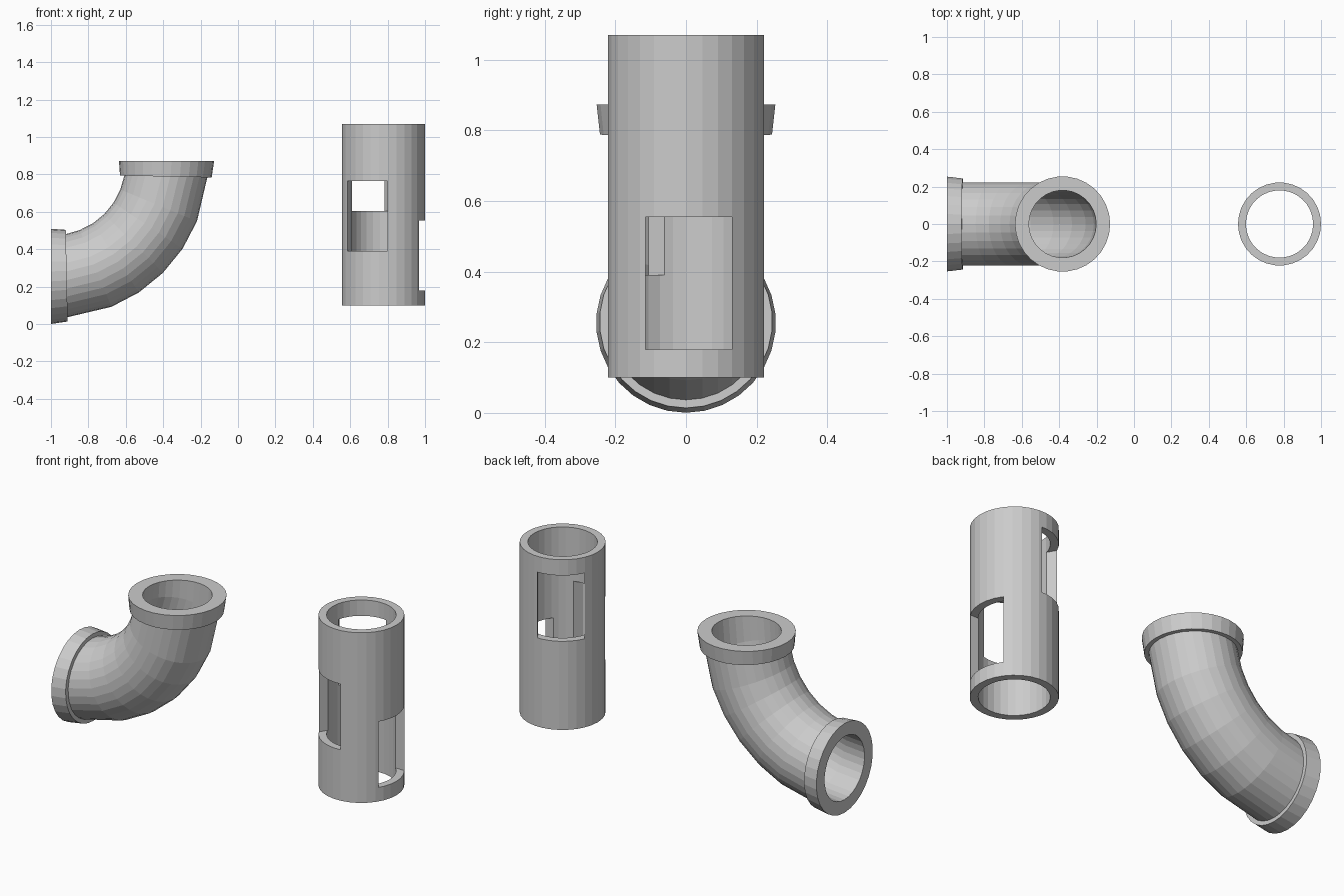
import bpy
import bmesh
from math import sin, cos, pi, radians
from mathutils import Vector, Matrix

SIDES = 30
X, Y, Z = Vector((1, 0, 0)), Vector((0, 1, 0)), Vector((0, 0, 1))

if "Cube" in bpy.data.objects:
    bpy.data.objects.remove(bpy.data.objects["Cube"], do_unlink=True)

grey = bpy.data.materials.new("light grey")
grey.use_nodes = True
colour = (0.6, 0.6, 0.6, 1)
grey.diffuse_color = colour
grey.node_tree.nodes["Principled BSDF"].inputs["Base Color"].default_value = colour


def add_object(name, bm):
    bmesh.ops.recalc_face_normals(bm, faces=bm.faces)
    mesh = bpy.data.meshes.new(name)
    bm.to_mesh(mesh)
    bm.free()
    mesh.materials.append(grey)
    obj = bpy.data.objects.new(name, mesh)
    bpy.context.collection.objects.link(obj)
    return obj


def loft(name, rings):
    """Closed skin through rings of (centre, axis, radius); every ring also spans y."""
    bm = bmesh.new()
    loops = []
    for centre, axis, radius in rings:
        angles = [2 * pi * j / SIDES for j in range(SIDES)]
        loops.append([bm.verts.new(centre + radius * (axis * cos(t) + Y * sin(t)))
                      for t in angles])
    for i, low in enumerate(loops):
        high = loops[(i + 1) % len(loops)]
        for j in range(SIDES):
            k = (j + 1) % SIDES
            bm.faces.new((low[j], low[k], high[k], high[j]))
    return add_object(name, bm)


# Curved pipe with a collar at each end
BEND_CENTRE = Vector((-1, 0, 0.873))
BEND, COLLAR, COLLAR_BACK, PIPE, BORE = 0.618, 0.2545, 0.245, 0.222, 0.18


def radial(degrees):
    a = radians(degrees)
    return Vector((sin(a), 0, -cos(a)))


def bend_ring(angle, radius, tilt=None):
    reach = BEND + 0.007 * sin(radians(2 * angle))
    axis = radial(angle if tilt is None else tilt)
    return BEND_CENTRE + radial(angle) * reach, axis, radius


steps = [22.5, 33.75, 45, 56.25, 67.5]
outside = [bend_ring(0, COLLAR), bend_ring(7.8, COLLAR_BACK, 1.2), bend_ring(7.8, PIPE, 1.2)]
outside += [bend_ring(a, PIPE) for a in steps]
outside += [bend_ring(82.2, PIPE, 88.8), bend_ring(82.2, COLLAR_BACK, 88.8),
            bend_ring(90, COLLAR)]
inside = [bend_ring(a, BORE) for a in [90, 78.75] + steps[::-1] + [11.25, 0]]
loft("elbow_pipe", outside + inside)

# Straight sleeve
SLEEVE = Vector((0.778, 0, 0))
LOW, HIGH = 0.1, 1.07
sleeve = loft("slotted_sleeve", [(SLEEVE + Z * z, X, r) for z, r in
                                 ((LOW, PIPE), (HIGH, PIPE), (HIGH, BORE), (LOW, BORE))])

# Three windows climbing round the sleeve
bpy.context.view_layer.objects.active = sleeve
for turn, bottom in ((0, 0.18), (240, 0.39), (120, 0.605)):
    bm = bmesh.new()
    bmesh.ops.create_cube(bm, size=1)
    bmesh.ops.scale(bm, vec=(0.4, 0.245, 0.375), verts=bm.verts)
    bmesh.ops.translate(bm, vec=(0.2, 0.0075, bottom + 0.1875), verts=bm.verts)
    bmesh.ops.rotate(bm, matrix=Matrix.Rotation(radians(turn), 3, "Z"), verts=bm.verts)
    bmesh.ops.translate(bm, vec=SLEEVE, verts=bm.verts)
    cutter = add_object("window_cutter", bm)
    cutter.hide_render = True
    cut = sleeve.modifiers.new("window", "BOOLEAN")
    cut.operation = "DIFFERENCE"
    cut.solver = "EXACT"
    cut.object = cutter
    bpy.ops.object.modifier_apply(modifier=cut.name)
    bpy.data.objects.remove(cutter, do_unlink=True)
